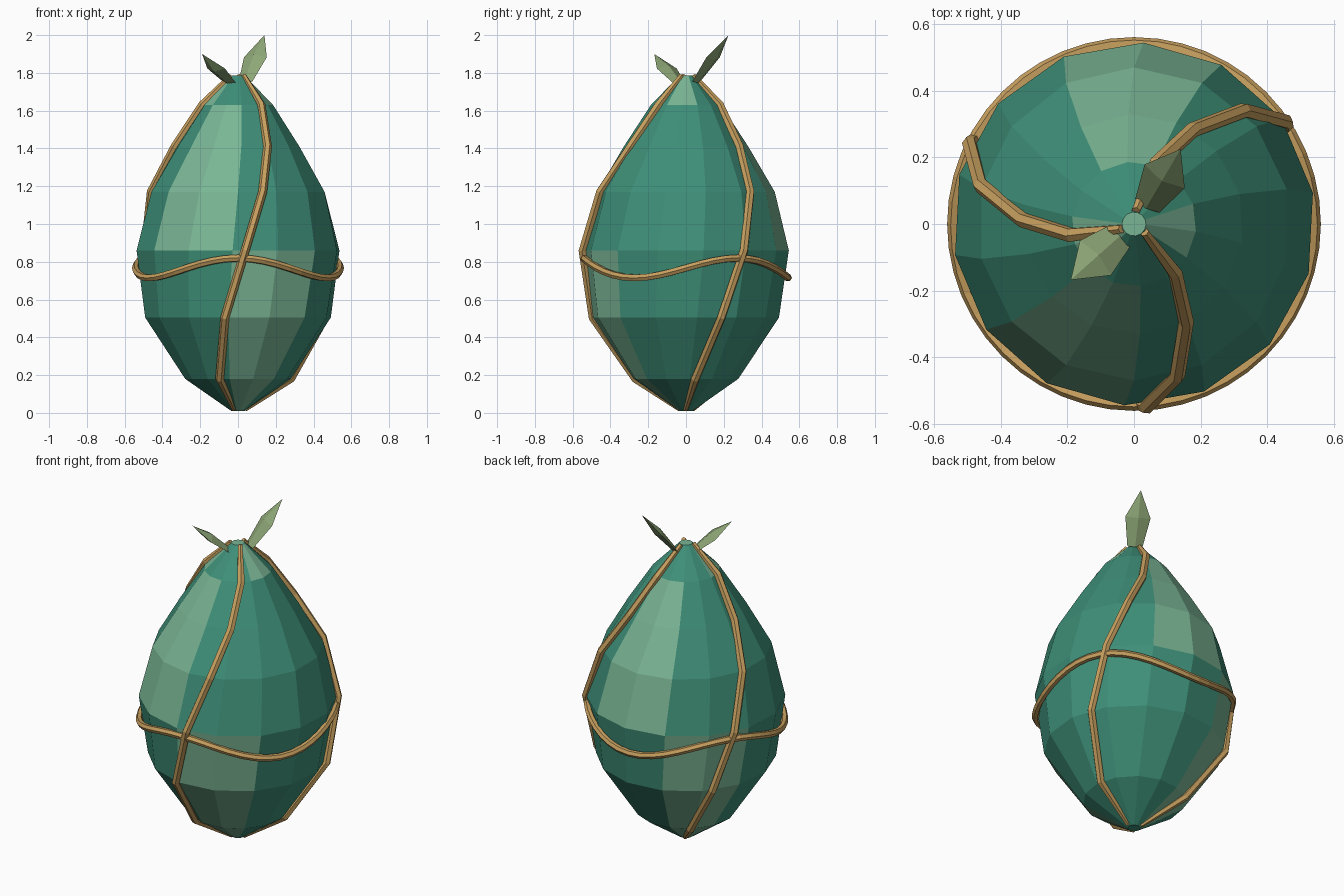
import bpy, bmesh, math
from mathutils import Vector

if "Cube" in bpy.data.objects:
    bpy.data.objects.remove(bpy.data.objects["Cube"])


def material(name, rgb):
    m = bpy.data.materials.new(name)
    lin = [((c / 255 + 0.055) / 1.055) ** 2.4 for c in rgb]
    m.diffuse_color = (*lin, 1)
    m.use_nodes = True
    m.node_tree.nodes["Principled BSDF"].inputs["Base Color"].default_value = m.diffuse_color
    return m


TEAL = material("teal", (62, 143, 120))
SAGE = material("pale_sage", (122, 182, 149))
VINE = material("tan_vine", (200, 160, 95))
LEAF = material("leaf_green", (141, 166, 118))


def add_mesh(name, bm, mats):
    bmesh.ops.recalc_face_normals(bm, faces=bm.faces)
    me = bpy.data.meshes.new(name)
    bm.to_mesh(me)
    bm.free()
    for m in mats:
        me.materials.append(m)
    ob = bpy.data.objects.new(name, me)
    bpy.context.collection.objects.link(ob)
    return ob


# Pod body: slightly twisted 14-sided lathe, (radius, height) per ring
PROFILE = [(0.035, 0.01), (0.28, 0.18), (0.495, 0.505), (0.545, 0.86),
           (0.47, 1.17), (0.33, 1.41), (0.187, 1.63), (0.036, 1.785)]
N = 14
bm = bmesh.new()
rings = []
for i, (r, z) in enumerate(PROFILE):
    ring = []
    for k in range(N):
        a = math.radians(87 + 360 / N * k + 3 * (i - 3))
        ring.append(bm.verts.new((r * math.cos(a), r * math.sin(a), z)))
    rings.append(ring)
for i in range(len(rings) - 1):
    # pale panels step round the pod from band to band
    pale = (1, 2, 7, 8) if i < 3 else (13, 0, 5, 6) if i < 6 else (3, 4, 9, 10)
    for k in range(N):
        j = (k + 1) % N
        f = bm.faces.new((rings[i][k], rings[i][j], rings[i + 1][j], rings[i + 1][k]))
        f.material_index = int(k in pale)
bm.faces.new(rings[0])
bm.faces.new(rings[-1]).material_index = 1
add_mesh("pod_body", bm, [TEAL, SAGE])


def tube(name, pts, radii, depth, cyclic=False):
    cu = bpy.data.curves.new(name, 'CURVE')
    cu.dimensions = '3D'
    cu.bevel_depth = depth
    cu.bevel_resolution = 1
    cu.use_fill_caps = True
    sp = cu.splines.new('POLY')
    sp.points.add(len(pts) - 1)
    for p, co, r in zip(sp.points, pts, radii):
        p.co = (*co, 1)
        p.radius = r
    sp.use_cyclic_u = cyclic
    sp.use_smooth = False
    cu.materials.append(VINE)
    ob = bpy.data.objects.new(name, cu)
    bpy.context.collection.objects.link(ob)
    bpy.ops.object.select_all(action='DESELECT')
    ob.select_set(True)
    bpy.context.view_layer.objects.active = ob
    bpy.ops.object.convert(target='MESH')


# Three vines spiralling from base to crown
for n in range(3):
    pts, radii = [], []
    for i, (r, z) in enumerate(PROFILE):
        a = math.radians(238 + 12 * i + 120 * n)
        rr = r + 0.004
        pts.append((rr * math.cos(a), rr * math.sin(a), max(z, 0.02)))
        radii.append(0.6 if i in (0, 7) else 1.0)
    tube(f"vine_{n + 1}", pts, radii, 0.023)

# Wavy vine round the middle
pts = []
for k in range(48):
    a = 2 * math.pi * k / 48
    pts.append((0.541 * math.cos(a), 0.541 * math.sin(a),
                0.767 + 0.052 * math.cos(3 * (a + math.pi / 2))))
tube("waist_vine", pts, [1] * 48, 0.02, True)


# Leaves: diamond cross-section widening to the middle, then a point
def leaf(name, base, tip, width):
    base, tip = Vector(base), Vector(tip)
    d = tip - base
    side = d.cross(Vector((0, 0, 1))).normalized()
    up = side.cross(d).normalized()
    bm = bmesh.new()
    secs = []
    for t, w, h in ((0, 0.6 * width, 0.012), (0.52, width, 0.022)):
        c = base + d * t
        secs.append([bm.verts.new(c + o) for o in (side * w, up * h, -side * w, -up * h)])
    end = bm.verts.new(tip)
    for k in range(4):
        j = (k + 1) % 4
        bm.faces.new((secs[0][k], secs[0][j], secs[1][j], secs[1][k]))
        bm.faces.new((secs[1][k], secs[1][j], end))
    bm.faces.new(secs[0])
    add_mesh(name, bm, [LEAF])


leaf("large_leaf", (0.04, 0.055, 1.755), (0.14, 0.225, 2.0), 0.07)
leaf("small_leaf", (-0.035, -0.03, 1.74), (-0.19, -0.168, 1.9), 0.07)
